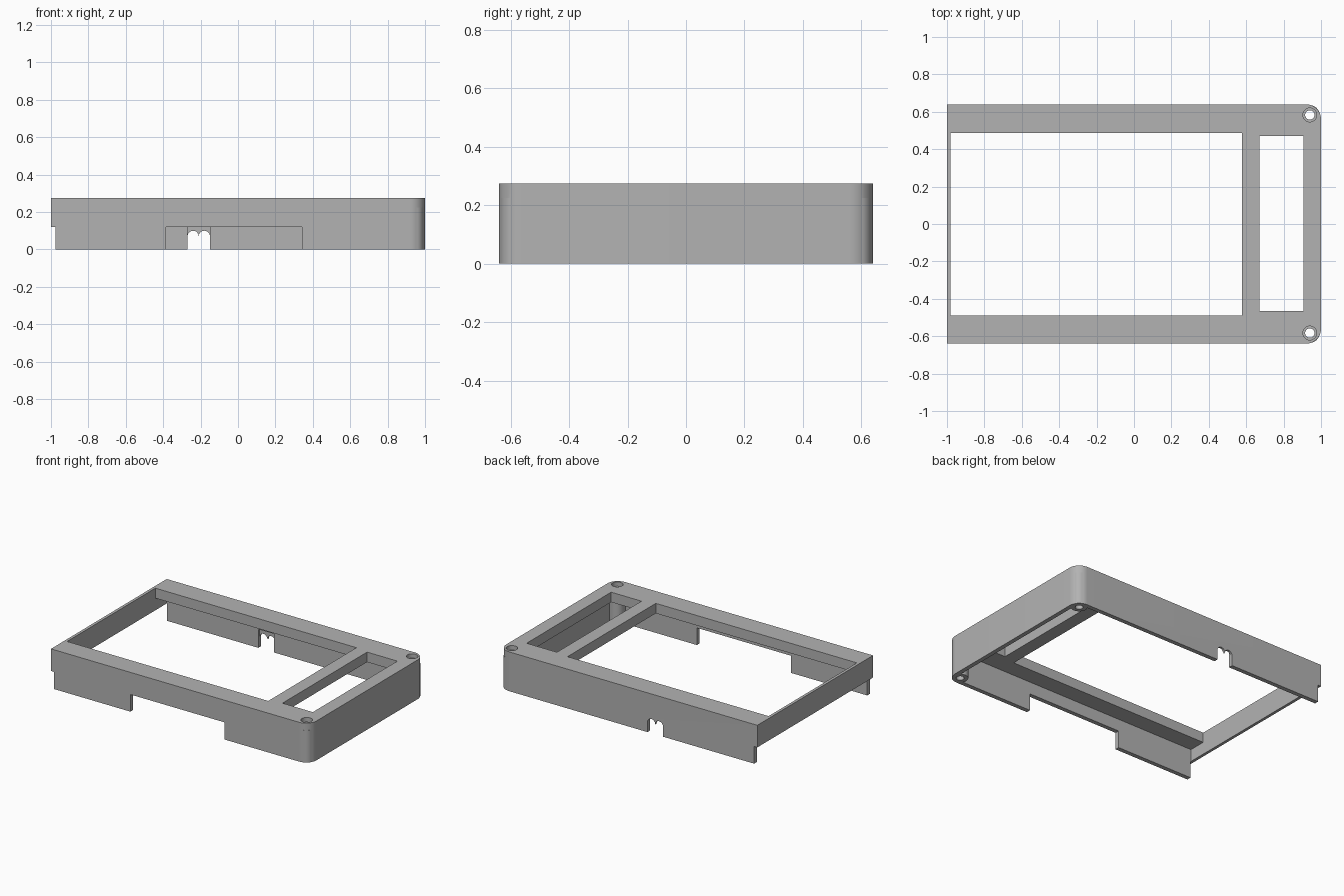
import bpy, bmesh, math
from mathutils import Matrix, Vector

cube = bpy.data.objects.get("Cube")
if cube:
    bpy.data.objects.remove(cube, do_unlink=True)

grey = bpy.data.materials.new("plain grey")
grey.use_nodes = True
grey.diffuse_color = (0.45, 0.45, 0.45, 1)
grey.node_tree.nodes["Principled BSDF"].inputs["Base Color"].default_value = grey.diffuse_color

HALF_Y, TOP, PLATE, WALL, LOW = 0.64, 0.275, 0.205, 0.03, 0.12
INNER_LEFT = -0.98


def prism(name, points, vector):
    """Extrude a closed outline of 3D points along a vector."""
    bm = bmesh.new()
    face = bm.faces.new([bm.verts.new(p) for p in points])
    out = bmesh.ops.extrude_face_region(bm, geom=[face])["geom"]
    verts = [v for v in out if isinstance(v, bmesh.types.BMVert)]
    bmesh.ops.translate(bm, verts=verts, vec=Vector(vector))
    bmesh.ops.recalc_face_normals(bm, faces=bm.faces)
    mesh = bpy.data.meshes.new(name)
    bm.to_mesh(mesh)
    bm.free()
    mesh.materials.append(grey)
    obj = bpy.data.objects.new(name, mesh)
    bpy.context.collection.objects.link(obj)
    return obj


def arc(cx, cy, r, start, end, n=12):
    angles = [math.radians(start + (end - start) * i / n) for i in range(n + 1)]
    return [(cx + r * math.cos(a), cy + r * math.sin(a)) for a in angles]


def tray(name, x0, x1, half_y, r, z0, z1):
    """Slab with square left corners and rounded right corners."""
    pts = [(x0, half_y), (x0, -half_y)]
    pts += arc(x1 - r, r - half_y, r, -90, 0) + arc(x1 - r, half_y - r, r, 0, 90)
    return prism(name, [(x, y, z0) for x, y in pts], (0, 0, z1 - z0))


def box(name, x0, x1, y0, y1, z0, z1):
    pts = [(x0, y0, z0), (x1, y0, z0), (x1, y1, z0), (x0, y1, z0)]
    return prism(name, pts, (0, 0, z1 - z0))


def cylinder(name, x, y, r, z0, z1):
    pts = arc(x, y, r, 0, 360, 32)[:-1]
    return prism(name, [(a, b, z0) for a, b in pts], (0, 0, z1 - z0))


def combine(target, tool, operation="DIFFERENCE"):
    mod = target.modifiers.new(operation.lower(), "BOOLEAN")
    mod.operation, mod.solver, mod.object = operation, "EXACT", tool
    bpy.context.view_layer.objects.active = target
    bpy.ops.object.modifier_apply(modifier=mod.name)
    bpy.data.objects.remove(tool, do_unlink=True)


# Hollow shell, open underneath
frame = tray("enclosure_frame", -1, 1, HALF_Y, 0.08, 0, TOP)
combine(frame, tray("cavity", INNER_LEFT, 1 - WALL, HALF_Y - WALL, 0.05, -0.1, PLATE))

# Screw posts in the two rounded corners, with stepped holes
for y in (-0.583, 0.583):
    combine(frame, cylinder("screw_post", 0.94, y, 0.052, 0, PLATE + 0.02), "UNION")
    combine(frame, cylinder("screw_hole", 0.94, y, 0.025, -0.1, 0.4))
    combine(frame, cylinder("screw_head_recess", 0.94, y, 0.037, TOP - 0.03, 0.4))

# Large and narrow windows in the top plate
combine(frame, box("large_window", INNER_LEFT, 0.577, -0.49, 0.486, 0.1, 0.4))
combine(frame, box("narrow_window", 0.67, 0.905, -0.465, 0.47, 0.1, 0.4))

# Cut-outs at the bottom of the left end and the front wall
combine(frame, box("left_end_cut", -1.1, -0.976, -1, 1, -0.1, LOW))
combine(frame, box("front_cut", -0.385, 0.343, -1, -0.5, -0.1, LOW))

# Twin-arched cable slot in the back wall, with an inner pocket
slot = [(-0.27, -0.1), (-0.15, -0.1)]
slot += arc(-0.18, 0.07, 0.03, 0, 180) + arc(-0.24, 0.07, 0.03, 0, 180)[1:]
combine(frame, prism("cable_slot", [(x, 0.5, z) for x, z in slot], (0, 0.3, 0)))
combine(frame, box("cable_pocket", -0.27, -0.15, 0.55, HALF_Y - WALL / 2, -0.1, LOW + 0.01))

# Soft corners, crisp edges
bpy.ops.object.select_all(action="DESELECT")
frame.select_set(True)
bpy.context.view_layer.objects.active = frame
bpy.ops.object.shade_smooth_by_angle(angle=math.radians(30))
